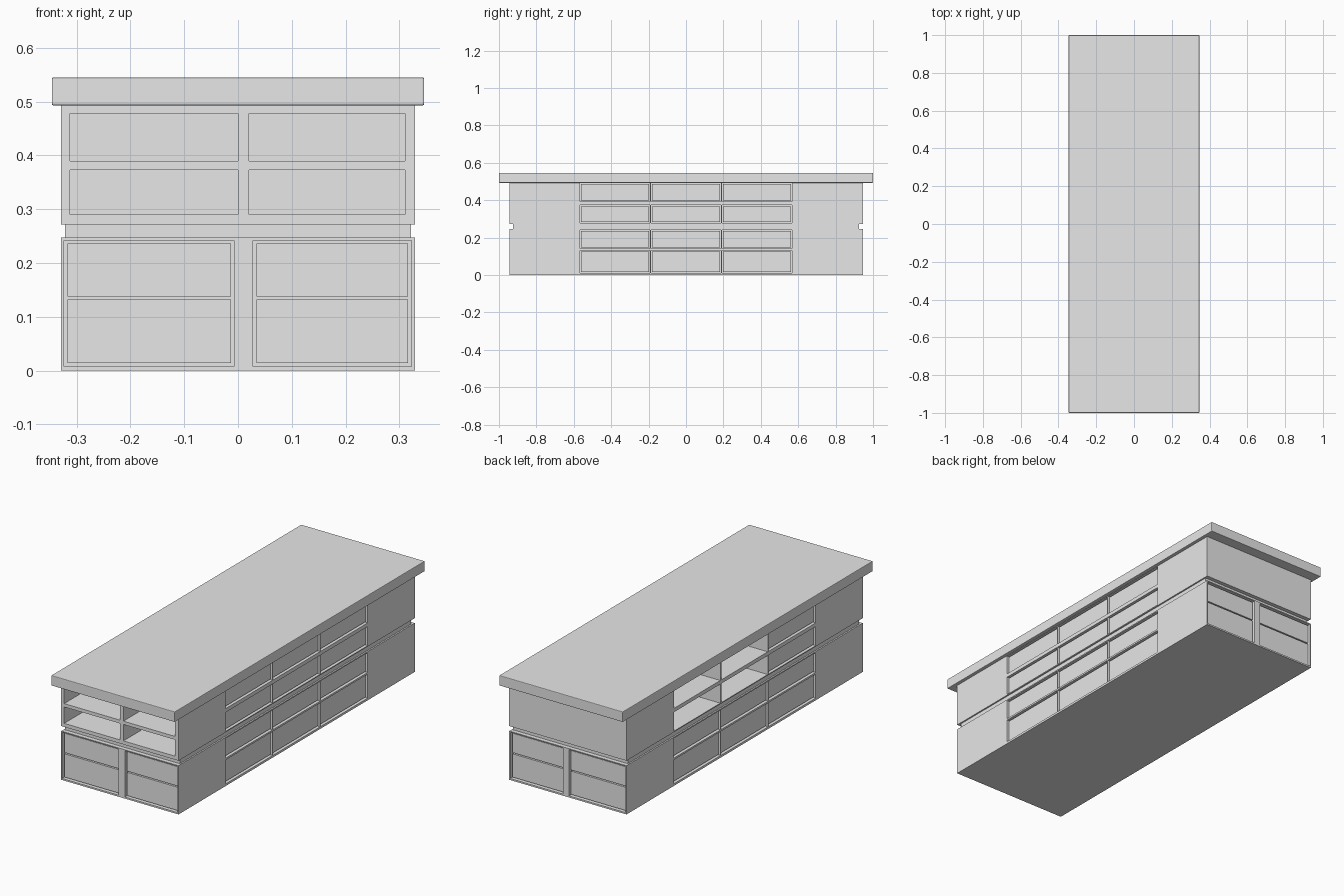
import bpy, bmesh

if "Cube" in bpy.data.objects:
    bpy.data.objects.remove(bpy.data.objects["Cube"])

grey = bpy.data.materials.new("plain grey")
grey.diffuse_color = (0.8, 0.8, 0.8, 1)
grey.use_nodes = True
grey.node_tree.nodes["Principled BSDF"].inputs["Base Color"].default_value = grey.diffuse_color


def boxes(name, specs, bevel=0):
    """One object made of axis-aligned boxes (x0, x1, y0, y1, z0, z1)."""
    bm = bmesh.new()
    for x0, x1, y0, y1, z0, z1 in specs:
        for v in bmesh.ops.create_cube(bm, size=1)["verts"]:
            v.co = ((x0 + x1) / 2 + v.co.x * (x1 - x0),
                    (y0 + y1) / 2 + v.co.y * (y1 - y0),
                    (z0 + z1) / 2 + v.co.z * (z1 - z0))
    if bevel:
        bmesh.ops.bevel(bm, geom=bm.edges[:], offset=bevel, segments=2,
                        profile=0.5, affect='EDGES')
    me = bpy.data.meshes.new(name)
    bm.to_mesh(me)
    bm.free()
    me.materials.append(grey)
    ob = bpy.data.objects.new(name, me)
    bpy.context.collection.objects.link(ob)
    return ob


HX, HY = 0.3285, 0.945      # cabinet half sizes
POCKET, SET_BACK, GAP = 0.04, 0.008, 0.006


def side_box(side, a0, a1, z0, z1, outer, inner):
    """Box on one face, between two depths measured inward from it."""
    if side in ("left", "right"):
        s = 1 if side == "right" else -1
        x = sorted((s * (HX - outer), s * (HX - inner)))
        return (*x, a0, a1, z0, z1)
    s = 1 if side == "back" else -1
    y = sorted((s * (HY - outer), s * (HY - inner)))
    return (a0, a1, *y, z0, z1)


cuts = {"lower": [], "upper": []}
drawers = {s: [] for s in ("left", "right", "front", "back")}


def pocket(level, side, a0, a1, z0, z1, depth=POCKET):
    cuts[level].append(side_box(side, a0, a1, z0, z1, -0.02, depth))


def drawer(side, a0, a1, z0, z1):
    drawers[side].append(side_box(side, a0 + GAP, a1 - GAP, z0 + GAP, z1 - GAP,
                                  SET_BACK, POCKET + 0.005))


# long sides: three columns, four rows; two upper left columns are open shelves
columns = [(-0.568, -0.192), (-0.188, 0.188), (0.192, 0.568)]
rows = [("lower", 0.011, 0.132), ("lower", 0.141, 0.241),
        ("upper", 0.277, 0.373), ("upper", 0.392, 0.4915)]
for side in ("left", "right"):
    for i, (y0, y1) in enumerate(columns):
        for level, z0, z1 in rows:
            if side == "left" and level == "upper" and i > 0:
                pocket(level, side, y0 + 0.003, y1 - 0.003, z0, z1, 0.3)
            else:
                pocket(level, side, y0, y1, z0, z1)
                drawer(side, y0, y1, z0, z1)

# short ends: pairs of lower drawers sharing one opening
for side in ("front", "back"):
    for x0, x1 in ((-0.323, -0.007), (0.028, 0.322)):
        pocket("lower", side, x0, x1, 0.008, 0.242)
        drawer(side, x0, x1, 0.008, 0.138)
        drawer(side, x0, x1, 0.132, 0.242)

# open shelves at the upper front
for x0, x1 in ((-0.312, 0.0), (0.02, 0.31)):
    for z0, z1 in ((0.29, 0.373), (0.39, 0.478)):
        pocket("upper", "front", x0, x1, z0, z1, 0.33)

# cabinet bodies with the pockets cut out
for level, z0, z1 in (("lower", 0, 0.247), ("upper", 0.272, 0.494)):
    body = boxes(level + "_cabinet", [(-HX, HX, -HY, HY, z0, z1)])
    cutter = boxes(level + "_cutter", cuts[level])
    cutter.hide_render = True
    cutter.hide_set(True)
    mod = body.modifiers.new("pockets", 'BOOLEAN')
    mod.operation = 'DIFFERENCE'
    mod.solver = 'EXACT'
    mod.object = cutter
    bpy.context.view_layer.objects.active = body
    bpy.ops.object.modifier_apply(modifier=mod.name)
    bpy.data.objects.remove(cutter)

# drawer fronts, recessed neck and table top
for side, specs in drawers.items():
    boxes(side + "_drawers", specs)
boxes("neck", [(-0.321, 0.321, -0.924, 0.924, 0.246, 0.273)])
boxes("table_top", [(-0.346, 0.346, -1, 1, 0.493, 0.545)], bevel=0.003)
